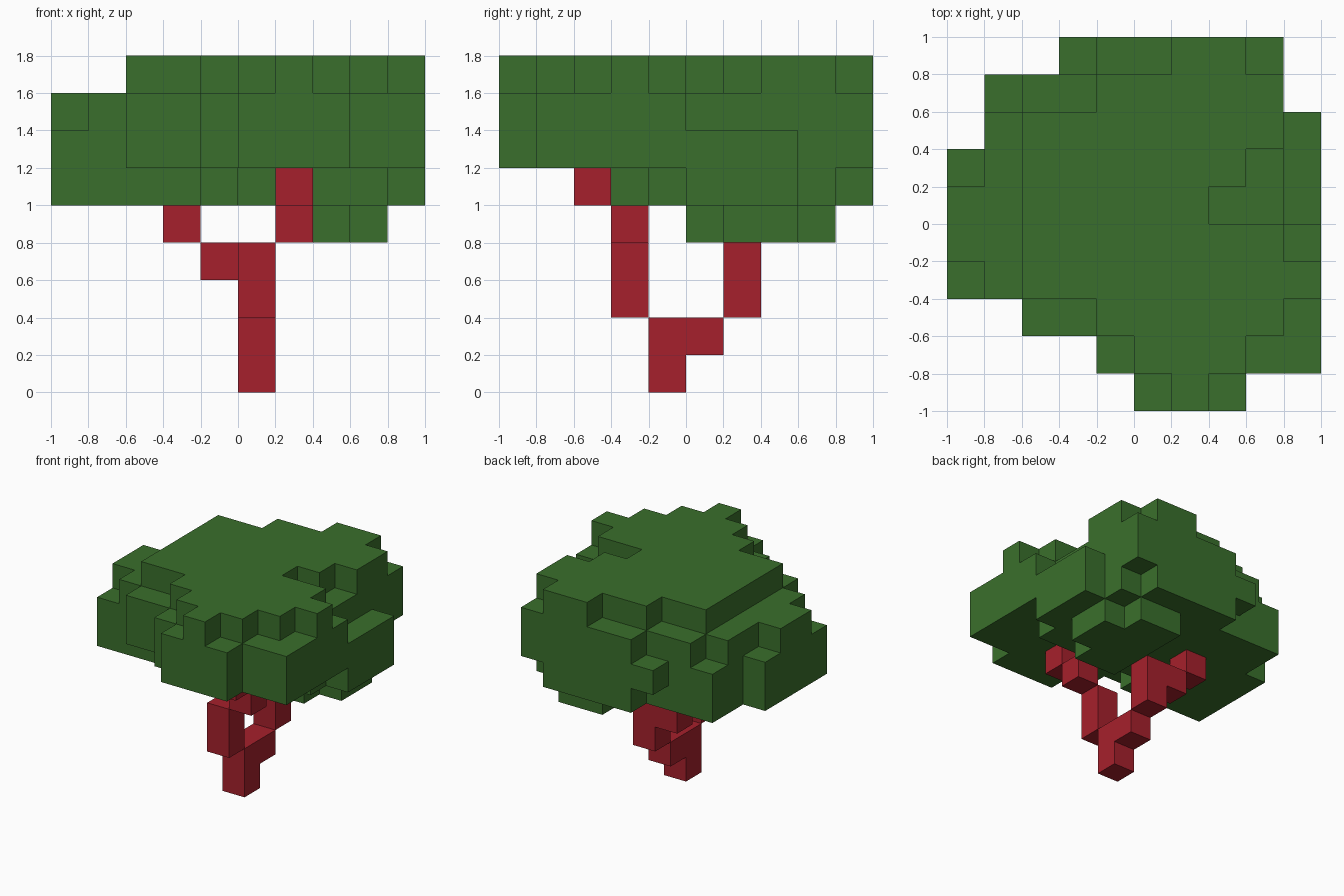
import bpy
import bmesh
from mathutils import Vector

cube = bpy.data.objects.get("Cube")
if cube:
    bpy.data.objects.remove(cube, do_unlink=True)

CELL = 0.2
ORIGIN = Vector((-1, -1, 0))
AXES = (Vector((1, 0, 0)), Vector((0, 1, 0)), Vector((0, 0, 1)))


def make_material(name, colour):
    material = bpy.data.materials.new(name)
    material.use_nodes = True
    material.diffuse_color = colour
    for node in material.node_tree.nodes:
        if node.type == "BSDF_PRINCIPLED":
            node.inputs["Base Color"].default_value = colour
    return material


def build_blocks(name, cells, material):
    """Skin a set of grid cells, keeping only the outer faces."""
    bm = bmesh.new()
    for cell in cells:
        base = Vector(cell)
        for i, axis in enumerate(AXES):
            u, v = AXES[(i + 1) % len(AXES)], AXES[(i + 2) % len(AXES)]
            for side in (-1, 1):
                if tuple(int(c) for c in base + axis * side) in cells:
                    continue
                start = base + axis if side > 0 else base
                ring = [start, start + u, start + u + v, start + v]
                if side < 0:
                    ring.reverse()
                bm.faces.new([bm.verts.new(ORIGIN + p * CELL) for p in ring])
    bmesh.ops.remove_doubles(bm, verts=bm.verts, dist=CELL / 100)
    mesh = bpy.data.meshes.new(name)
    bm.to_mesh(mesh)
    bm.free()
    mesh.materials.append(material)
    obj = bpy.data.objects.new(name, mesh)
    bpy.context.collection.objects.link(obj)
    return obj


def layer_cells(level, first_row, spans):
    """One foliage layer: each span is the start and end column of a row."""
    return {(x, first_row + row, level)
            for row, (start, end) in enumerate(spans)
            for x in range(start, end)}


def column(x, y, bottom, top):
    return {(x, y, z) for z in range(bottom, top)}


leaf_green = make_material("leaf green", (0.042, 0.159, 0.025, 1))
bark_red = make_material("bark red", (0.381, 0.0144, 0.025, 1))

# Foliage, from the underside to the crown
foliage = layer_cells(4, 5, [(6, 8), (6, 9), (6, 9), (6, 8)])
foliage |= layer_cells(5, 3, [(0, 4), (0, 5), (0, 10), (0, 10),
                              (1, 10), (1, 9), (4, 8)])
foliage |= layer_cells(5, 4, [(6, 9)])
foliage |= layer_cells(6, 0, [(5, 8), (4, 10), (2, 10), (0, 10), (0, 10),
                              (0, 10), (0, 10), (1, 10), (1, 9), (3, 9)])
foliage |= layer_cells(7, 0, [(5, 8), (4, 10), (2, 10), (1, 10), (0, 10),
                              (0, 9), (1, 9), (1, 9), (2, 9), (4, 9)])
foliage |= layer_cells(8, 0, [(6, 7), (5, 8), (4, 9), (2, 10), (2, 9),
                              (2, 7), (2, 8), (2, 9), (4, 9), (6, 8)])
build_blocks("foliage", foliage, leaf_green)

# Trunk with its fork
build_blocks("trunk", column(5, 4, 0, 2) | column(5, 5, 1, 2), bark_red)

# Branch rising to the front
front = column(5, 3, 2, 4) | column(6, 3, 4, 5) | column(6, 2, 5, 6)
build_blocks("front_branch", front, bark_red)

# Branch rising to the back
back = column(5, 6, 2, 4) | column(4, 6, 3, 4) | column(3, 6, 4, 5)
build_blocks("back_branch", back, bark_red)
